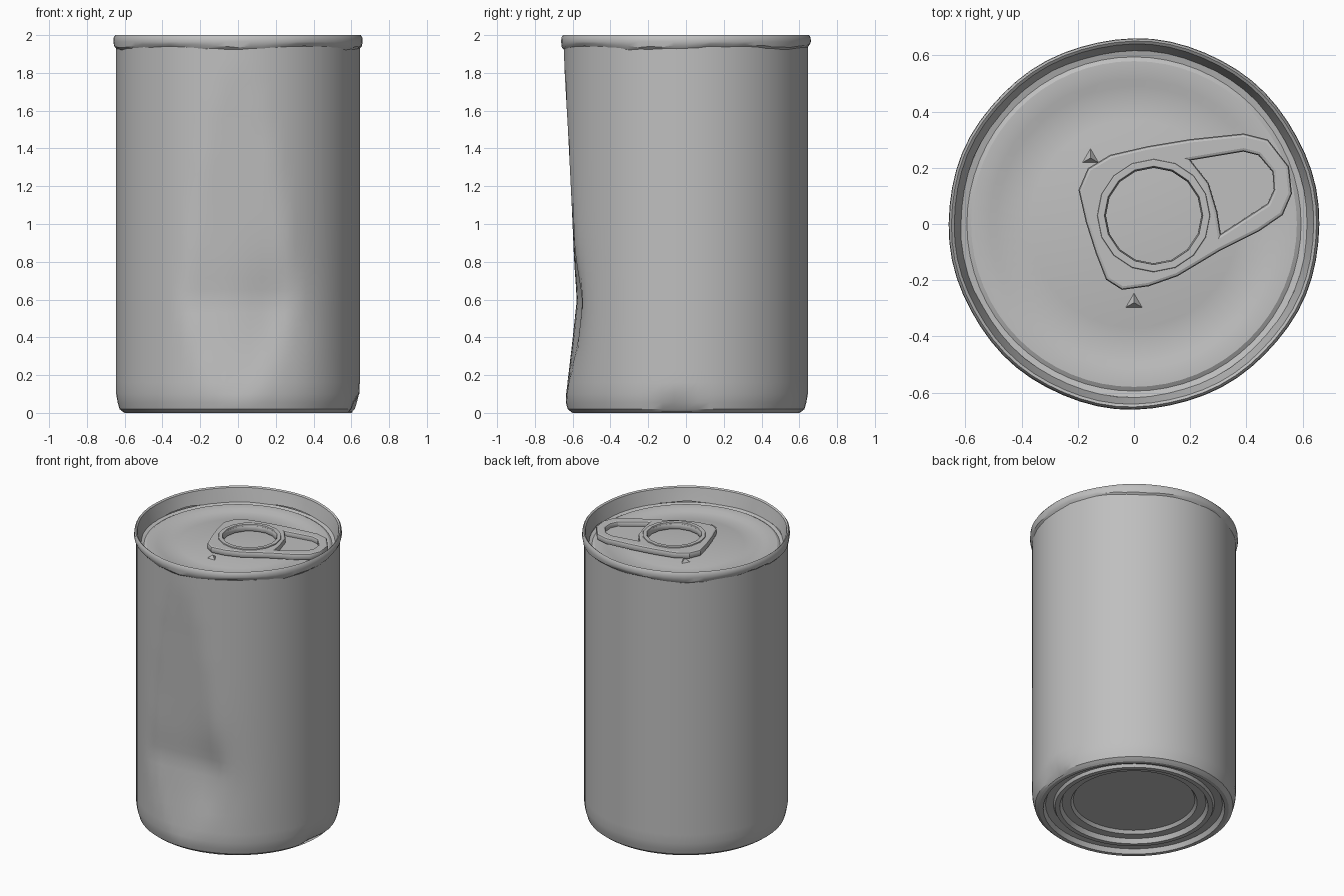
import bpy, bmesh, math, random
from mathutils import Vector

random.seed(4)
cube = bpy.data.objects.get("Cube")
if cube:
    bpy.data.objects.remove(cube, do_unlink=True)

GREY = (0.52, 0.52, 0.52, 1)
metal = bpy.data.materials.new("bare grey metal")
metal.use_nodes = True
metal.diffuse_color = GREY
metal.node_tree.nodes["Principled BSDF"].inputs["Base Color"].default_value = GREY


def add_mesh(name, mesh, angle=30):
    mesh.materials.clear()
    mesh.materials.append(metal)
    obj = bpy.data.objects.new(name, mesh)
    bpy.context.collection.objects.link(obj)
    bpy.ops.object.select_all(action='DESELECT')
    obj.select_set(True)
    bpy.context.view_layer.objects.active = obj
    bpy.ops.object.shade_smooth_by_angle(angle=math.radians(angle))
    return obj


def lathe(name, profile, deform=None, steps=64):
    """Spin (radius, height) points round the z axis."""
    bm = bmesh.new()
    pts = [bm.verts.new((r, 0, z)) for r, z in profile]
    edges = [bm.edges.new(pair) for pair in zip(pts, pts[1:])]
    bmesh.ops.spin(bm, geom=pts + edges, cent=(0, 0, 0), axis=(0, 0, 1),
                   angle=math.tau, steps=steps, use_merge=True)
    bmesh.ops.remove_doubles(bm, verts=bm.verts, dist=0.0005)
    bmesh.ops.recalc_face_normals(bm, faces=bm.faces)
    if deform:
        for v in bm.verts:
            deform(v.co)
    mesh = bpy.data.meshes.new(name)
    bm.to_mesh(mesh)
    bm.free()
    return add_mesh(name, mesh)


def bump(t, centre, width):
    return math.exp(-((t - centre) / width) ** 2)


def front_limit(z):
    """How far forward the flattened front reaches at a height."""
    knots = [(0, 0.66), (0.1, 0.635), (0.35, 0.605), (0.6, 0.578), (0.8, 0.592),
             (1.1, 0.605), (1.5, 0.625), (1.9, 0.648), (2.1, 0.66)]
    for (a, p), (b, q) in zip(knots, knots[1:]):
        if z <= b:
            return p + (q - p) * (z - a) / (b - a)
    return 0.66


def dent(co):
    # flattened front with a deeper hollow towards its left
    if co.y < 0:
        co.y = max(co.y, -front_limit(co.z))
        co.y += 0.035 * bump(co.x, 0.2, 0.16) * bump(co.z, 0.5, 0.3)
    # small knock at the foot of the left side
    if co.x > 0:
        co.x -= 0.03 * bump(co.y, -0.05, 0.09) * bump(co.z, 0.03, 0.05)


def battered_rim(co):
    angle = math.atan2(co.y, co.x)
    k = 1 + 0.004 * math.sin(7 * angle + 1) * math.sin(3 * angle)
    co.x, co.y = co.x * k, co.y * k
    if co.z < 1.95:
        co.z += 0.008 * math.sin(5 * angle) + random.uniform(-0.004, 0.004)


# Dented side wall with a tapered foot
wall = [(0.612, 0.008), (0.627, 0.02), (0.637, 0.055), (0.645, 0.1)]
wall += [(0.645, 0.1 + 1.84 * i / 30) for i in range(1, 31)]
lathe("can_wall", wall, dent)

# Stepped, recessed base
lathe("can_base", [(0.612, 0.008), (0.6, 0), (0.575, 0), (0.56, 0.03), (0.51, 0.035),
                   (0.5, 0.015), (0.47, 0.015), (0.455, 0.045), (0.4, 0.045),
                   (0.385, 0.065), (0, 0.065)])

# Rolled rim and its inner wall
lathe("top_rim", [(0.643, 1.93), (0.656, 1.945), (0.66, 1.965), (0.658, 1.988),
                  (0.65, 2.0), (0.64, 1.992), (0.632, 1.96), (0.616, 1.9)], battered_rim)

# Lid with shallow pressed rings
lathe("lid", [(0.618, 1.9), (0.595, 1.893), (0.58, 1.902), (0.515, 1.902),
              (0.49, 1.892), (0.37, 1.895), (0.34, 1.902), (0, 1.902)])


def filled_outline(name, loops, thickness, bevel, height):
    """Flat plate bounded by the first loop, with the rest cut out."""
    curve = bpy.data.curves.new(name, 'CURVE')
    curve.dimensions = '2D'
    curve.fill_mode = 'BOTH'
    curve.extrude = thickness
    curve.bevel_depth = bevel
    curve.bevel_resolution = 1
    for loop in loops:
        spline = curve.splines.new('POLY')
        spline.points.add(len(loop) - 1)
        for point, (x, y) in zip(spline.points, loop):
            point.co = (x, y, 0, 1)
        spline.use_cyclic_u = True
    temp = bpy.data.objects.new(name + "_curve", curve)
    bpy.context.collection.objects.link(temp)
    graph = bpy.context.evaluated_depsgraph_get()
    mesh = bpy.data.meshes.new_from_object(temp.evaluated_get(graph))
    bpy.data.objects.remove(temp, do_unlink=True)
    obj = add_mesh(name, mesh)
    obj.location.z = height
    return obj


# Pull tab: frame with a round eye and a finger opening
outline = [(-0.185, 0.12), (-0.155, 0.19), (-0.08, 0.235), (0.05, 0.265), (0.2, 0.29),
           (0.39, 0.31), (0.47, 0.29), (0.54, 0.2), (0.55, 0.11), (0.52, 0.04),
           (0.44, -0.015), (0.3, -0.085), (0.15, -0.175), (0.05, -0.21),
           (-0.04, -0.222), (-0.09, -0.19), (-0.125, -0.1), (-0.16, 0.01)]
eye = Vector((0.07, 0.03))


def circle(r, n):
    return [(eye.x + r * math.cos(math.tau * i / n),
             eye.y + r * math.sin(math.tau * i / n)) for i in range(n)]


grip = [(0.18, 0.235), (0.39, 0.27), (0.45, 0.255), (0.505, 0.19), (0.51, 0.12),
        (0.485, 0.065), (0.3, -0.055), (0.285, 0.04), (0.255, 0.14)]
filled_outline("pull_tab", [outline, circle(0.182, 16), grip], 0.01, 0.012, 1.93)
filled_outline("pull_tab_web", [grip], 0.004, 0, 1.915)

# Raised collar round the eye
filled_outline("tab_eye_collar", [circle(0.197, 16), circle(0.178, 16)], 0.008, 0.004, 1.948)

# Two small pressed peaks beside the tab
for side, (x, y) in {"back": (-0.155, 0.235), "front": (0.0, -0.28)}.items():
    bm = bmesh.new()
    bmesh.ops.create_cone(bm, cap_ends=True, segments=3, radius1=0.04, radius2=0, depth=0.03)
    mesh = bpy.data.meshes.new("lid_peak_" + side)
    bm.to_mesh(mesh)
    bm.free()
    add_mesh("lid_peak_" + side, mesh).location = (x, y, 1.912)
